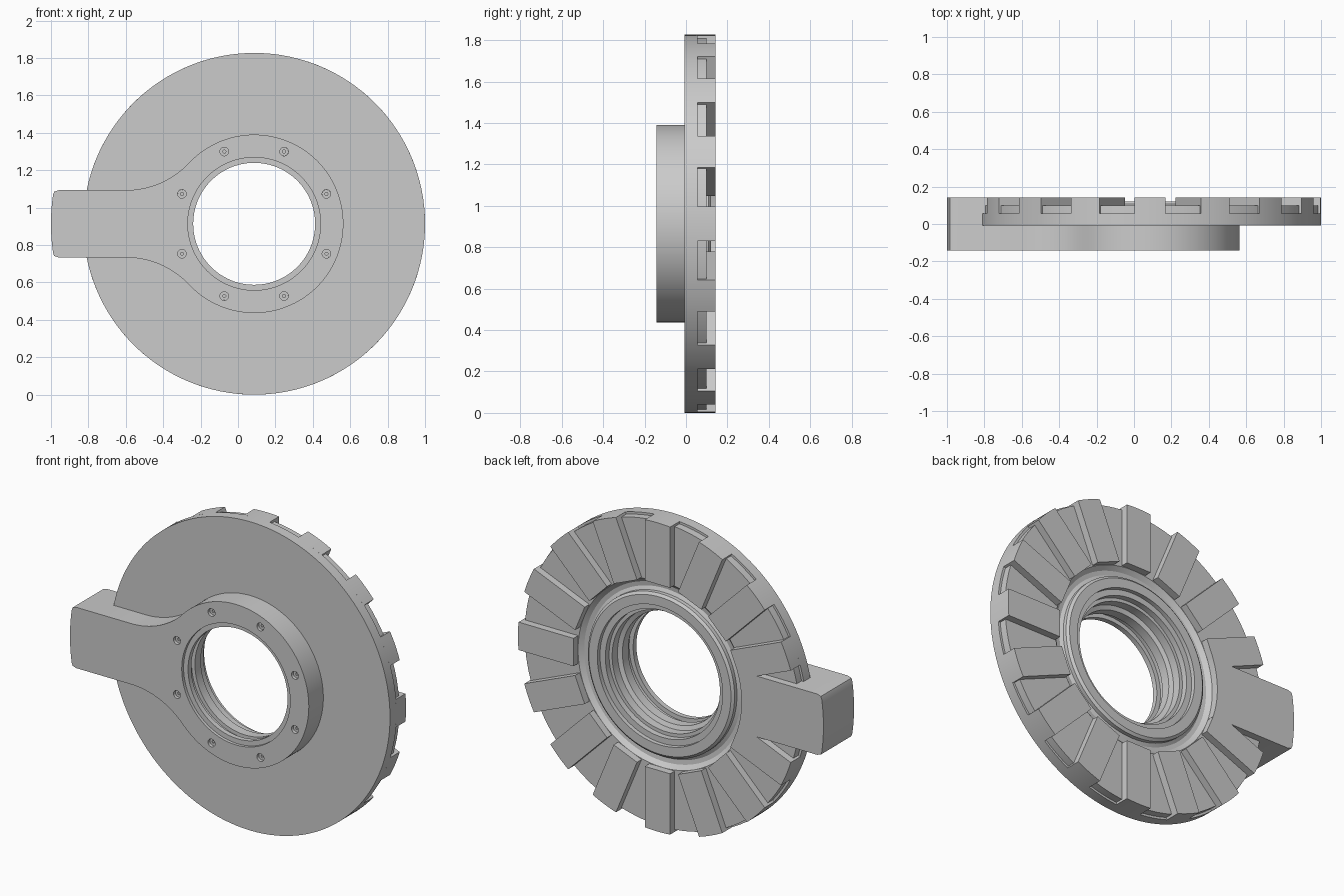
import bpy, bmesh
from math import sin, cos, pi, radians, atan2, asin, sqrt
from mathutils import Matrix

if "Cube" in bpy.data.objects:
    bpy.data.objects.remove(bpy.data.objects["Cube"])

CX, CZ, R = 0.0865, 0.9135, 0.9135     # disc centre and radius
TO_WORLD = Matrix.Translation((CX, 0, CZ))


def arc(cx, cz, r, a0, a1, n):
    return [(cx + r * cos(a0 + (a1 - a0) * i / n), cz + r * sin(a0 + (a1 - a0) * i / n))
            for i in range(n + 1)]


def circle(cx, cz, r, n):
    return arc(cx, cz, r, 0, 2 * pi, n)[:-1]


def add(name, mesh, angle=30):
    ob = bpy.data.objects.new(name, mesh)
    bpy.context.collection.objects.link(ob)
    bpy.ops.object.select_all(action='DESELECT')
    ob.select_set(True)
    bpy.context.view_layer.objects.active = ob
    bpy.ops.object.shade_smooth_by_angle(angle=radians(angle))
    return ob


def plate(name, loops, y0, y1, turn=0):
    """Extrude filled outlines (first is the border, the rest are holes) along y."""
    cu = bpy.data.curves.new(name + "_outline", 'CURVE')
    cu.dimensions, cu.fill_mode, cu.extrude = '2D', 'BOTH', (y1 - y0) / 2
    for pts in loops:
        s = cu.splines.new('POLY')
        s.points.add(len(pts) - 1)
        for p, (x, z) in zip(s.points, pts):
            p.co = (x, z, 0, 1)
        s.use_cyclic_u = True
    tmp = bpy.data.objects.new(name + "_tmp", cu)
    bpy.context.collection.objects.link(tmp)
    dg = bpy.context.evaluated_depsgraph_get()
    mesh = bpy.data.meshes.new_from_object(tmp.evaluated_get(dg))
    bpy.data.objects.remove(tmp)
    mesh.transform(TO_WORLD @ Matrix.Rotation(turn, 4, 'Y')
                   @ Matrix.Translation((0, (y0 + y1) / 2, 0)) @ Matrix.Rotation(pi / 2, 4, 'X'))
    bm = bmesh.new()
    bm.from_mesh(mesh)
    bmesh.ops.remove_doubles(bm, verts=bm.verts, dist=1e-5)
    bmesh.ops.recalc_face_normals(bm, faces=bm.faces)
    bm.to_mesh(mesh)
    bm.free()
    return add(name, mesh)


def lathe(name, profile, n=128):
    """Spin a closed (radius, y) profile around the disc axis."""
    bm = bmesh.new()
    rings = [[bm.verts.new((r * cos(2 * pi * i / n), y, r * sin(2 * pi * i / n)))
              for r, y in profile] for i in range(n)]
    m = len(profile)
    for i in range(n):
        a, b = rings[i], rings[(i + 1) % n]
        for j in range(m):
            k = (j + 1) % m
            bm.faces.new((a[j], a[k], b[k], b[j]))
    bmesh.ops.recalc_face_normals(bm, faces=bm.faces)
    mesh = bpy.data.meshes.new(name)
    bm.to_mesh(mesh)
    bm.free()
    mesh.transform(TO_WORLD)
    return add(name, mesh)


# Disc with stepped bore, rear collar and recessed rim
lathe("disc", [
    (0.37, -0.125), (0.326, -0.125), (0.326, -0.095), (0.352, -0.095), (0.352, -0.055),
    (0.33, -0.055), (0.33, 0.0), (0.355, 0.01), (0.355, 0.06), (0.375, 0.06),
    (0.375, 0.095), (0.41, 0.095), (0.41, 0.12), (0.465, 0.12), (0.48, 0.108),
    (0.48, 0.085), (0.50, 0.075), (0.525, 0.078), (0.55, 0.10), (0.90, 0.10),
    (0.90, 0.055), (R, 0.055), (R, -0.007), (0.37, -0.007)])

# Outline of the rounded, slightly bulging arm end (lower half mirrored from upper)
W, HUB, FIL = 0.18, 0.477, 0.466
END = 1.0865
a_end = asin((W - 0.025) / END)
corner = [(-END * cos(a_end), W - 0.025), (-END * cos(a_end) + 0.006, W - 0.008),
          (-END * cos(a_end) + 0.03, W)]
tip = [(-END * cos(a_end * t / 6), END * sin(a_end * t / 6)) for t in range(6)] + corner

# Front hub and arm: circle blended into the arm by tangent fillets
fx, fz = -0.687, W + FIL
a_hub = atan2(fz, fx)
upper = (tip + arc(fx, fz, FIL, -pi / 2, a_hub - pi, 20)
         + arc(0, 0, HUB, a_hub, 0, 56)[1:])
lower = [(x, -z) for x, z in reversed(upper[1:-1])]
bolts = [(0.418 * cos(pi / 8 + i * pi / 4), 0.418 * sin(pi / 8 + i * pi / 4)) for i in range(8)]
plate("hub_arm", [upper + lower, circle(0, 0, 0.355, 96)]
      + [circle(x, z, 0.023, 20) for x, z in bolts], -0.143, -0.003)

# Recessed bolts inside the hub holes
for i, (x, z) in enumerate(bolts):
    plate(f"bolt_{i}", [circle(x, z, 0.023, 16), circle(x, z, 0.009, 6)], -0.125, -0.01)

# Rear half of the arm, reaching inward to the teeth's inner radius
a_in = asin(W / 0.55)
half = tip + arc(0, 0, 0.55, pi - a_in, pi, 8)
plate("arm_block", [half + [(x, -z) for x, z in reversed(half[1:-1])]], -0.005, 0.143)

# Radial teeth, skipping the one that is merged in the arm
T = 0.0825
a_t = asin(T / R)
tooth = [(0.55, -T)] + arc(0, 0, R, -a_t, a_t, 8) + [(0.55, T)]
for i in range(16):
    if i != 8:
        plate(f"tooth_{i}", [tooth], 0.05, 0.143, i * pi / 8)
